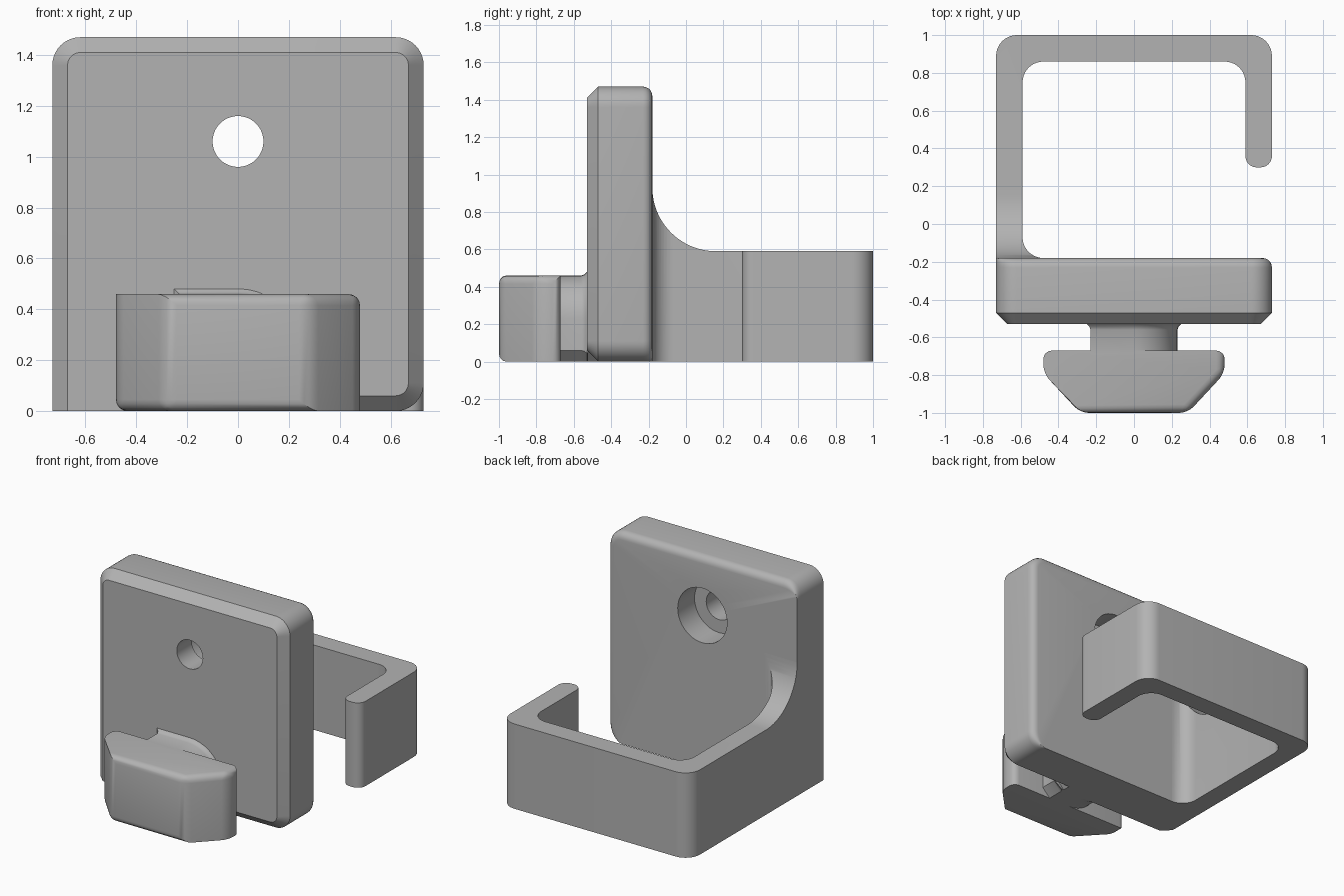
import bpy, bmesh
from math import cos, sin, radians, pi

if "Cube" in bpy.data.objects:
    bpy.data.objects.remove(bpy.data.objects["Cube"])

grey = bpy.data.materials.new("plain_grey")
grey.use_nodes = True
grey.diffuse_color = (0.45, 0.45, 0.45, 1)
grey.node_tree.nodes["Principled BSDF"].inputs["Base Color"].default_value = (0.45, 0.45, 0.45, 1)


def arc(cx, cy, rx, start, end, ry=None, steps=10):
    ry = rx if ry is None else ry
    angles = [radians(start + (end - start) * k / steps) for k in range(steps + 1)]
    return [(cx + rx * cos(a), cy + ry * sin(a)) for a in angles]


def finish(name, bm):
    bmesh.ops.remove_doubles(bm, verts=bm.verts, dist=0.0001)
    bmesh.ops.recalc_face_normals(bm, faces=bm.faces)
    mesh = bpy.data.meshes.new(name)
    bm.to_mesh(mesh)
    bm.free()
    mesh.materials.append(grey)
    obj = bpy.data.objects.new(name, mesh)
    bpy.context.collection.objects.link(obj)
    return obj


def loft_mesh(sections):
    """Skin a stack of matching closed sections and cap both ends."""
    bm = bmesh.new()
    rings = [[bm.verts.new(p) for p in s] for s in sections]
    n = len(rings[0])
    for a, b in zip(rings, rings[1:]):
        for i in range(n):
            j = (i + 1) % n
            bm.faces.new((a[i], a[j], b[j], b[i]))
    bm.faces.new(rings[0][::-1])
    bm.faces.new(rings[-1])
    return bm


def smooth(obj):
    bpy.ops.object.select_all(action='DESELECT')
    obj.select_set(True)
    bpy.context.view_layer.objects.active = obj
    bpy.ops.object.shade_smooth_by_angle(angle=radians(30))


def cut(obj, cutter):
    cutter.hide_render = True
    cutter.hide_set(True)
    mod = obj.modifiers.new("cut", 'BOOLEAN')
    mod.object = cutter
    mod.operation = 'DIFFERENCE'
    mod.solver = 'EXACT'
    bpy.context.view_layer.objects.active = obj
    bpy.ops.object.modifier_apply(modifier=mod.name)
    bpy.data.objects.remove(cutter)


# Back plate: chamfered front edge, rounded rear edge, square lower right corner
W, H, R = 0.73, 1.47, 0.11


def plate_section(y, inset, rear=False):
    side = 0 if rear else inset
    r = R - inset
    pts = arc(W - R, H - R, r, 0, 90)
    pts += arc(R - W, H - R, R - side, 90, 180, ry=r)
    pts += [(side - W, 0), (0.17, 0), (0.17 + side, side)]
    pts += arc(W - R, R, r, 270, 360, ry=R - side)
    return [(x, y, z) for x, z in pts]


sections = [plate_section(-0.53, 0.06), plate_section(-0.47, 0)]
for k in range(6):
    a = k / 5 * pi / 2
    sections.append(plate_section(-0.23 + 0.05 * sin(a), 0.05 * (1 - cos(a)), rear=True))
plate = finish("back_plate", loft_mesh(sections))

# Screw hole with a counterbore from the rear
for radius, y0, y1 in ((0.10, -0.7, 0), (0.19, -0.365, 0)):
    ring = arc(0, 1.06, radius, 0, 360, steps=48)[:-1]
    bore = finish("bore_cutter", loft_mesh([[(x, y, z) for x, z in ring] for y in (y0, y1)]))
    cut(plate, bore)
smooth(plate)

# Open hook: side arm, rear bar and short return arm
inner = W - 0.14
path = [(-W, -0.2)]
path += arc(R - W, 1 - R, R, 180, 90)
path += arc(W - R, 1 - R, R, 90, 0)
path += arc(W - 0.06, 0.36, 0.06, 0, -90)
path += arc(inner + 0.06, 0.36, 0.06, 270, 180)
path += arc(inner - R, 0.86 - R, R, 0, 90)
path += arc(R - inner, 0.86 - R, R, 90, 180)
path += arc(R - inner, R - 0.18, R, 180, 270)
path += [(R - inner, -0.2)]
hook = finish("hook", loft_mesh([[(x, y, z) for x, y in path] for z in (0, 0.93)]))

# Trim the hook top, leaving a curved gusset against the plate
trim = arc(0.16, 0.93, 0.34, 180, 270, steps=20)
trim += [(1.2, 0.59), (1.2, 1.1), (-0.18, 1.1)]
cut(hook, finish("trim_cutter", loft_mesh([[(x, y, z) for y, z in trim] for x in (-1, 1)])))
smooth(hook)

# Neck: two opposite round corners, flared where it meets the plate
neck_shape = arc(0, 0.23, 0.23, 0, 90) + [(-0.23, 0.46)]
neck_shape += arc(0, 0.23, 0.23, 180, 270) + [(0.17, 0), (0.23, 0.06)]
neck = finish("neck", loft_mesh([
    [(x * s, y, max(0, 0.23 + (z - 0.23) * s)) for x, z in neck_shape]
    for y, s in ((-0.69, 1), (-0.56, 1), (-0.542, 1.03), (-0.53, 1.09), (-0.525, 1.09))]))
smooth(neck)

# Locking head: tapered block with rounded edges
half = [(0.48, -0.67), (0.48, -0.79), (0.285, -1.0)]
outline = half + [(-x, y) for x, y in reversed(half)]
bm = loft_mesh([[(x, y, z) for x, y in outline] for z in (0, 0.46)])
rounded = []
for e in bm.edges:
    a, b = (v.co for v in e.verts)
    mid = (a + b) / 2
    upright = abs(a.z - b.z) > 0.1
    top = mid.z > 0.4 and mid.x > -0.01
    bottom = mid.z < 0.1 and mid.x < 0.01
    if upright or (mid.y > -1.01 and mid.y < -0.68 and (top or bottom)):
        rounded.append(e)
bmesh.ops.bevel(bm, geom=rounded, offset=0.045, segments=4, profile=0.5, affect='EDGES')
smooth(finish("locking_head", bm))
